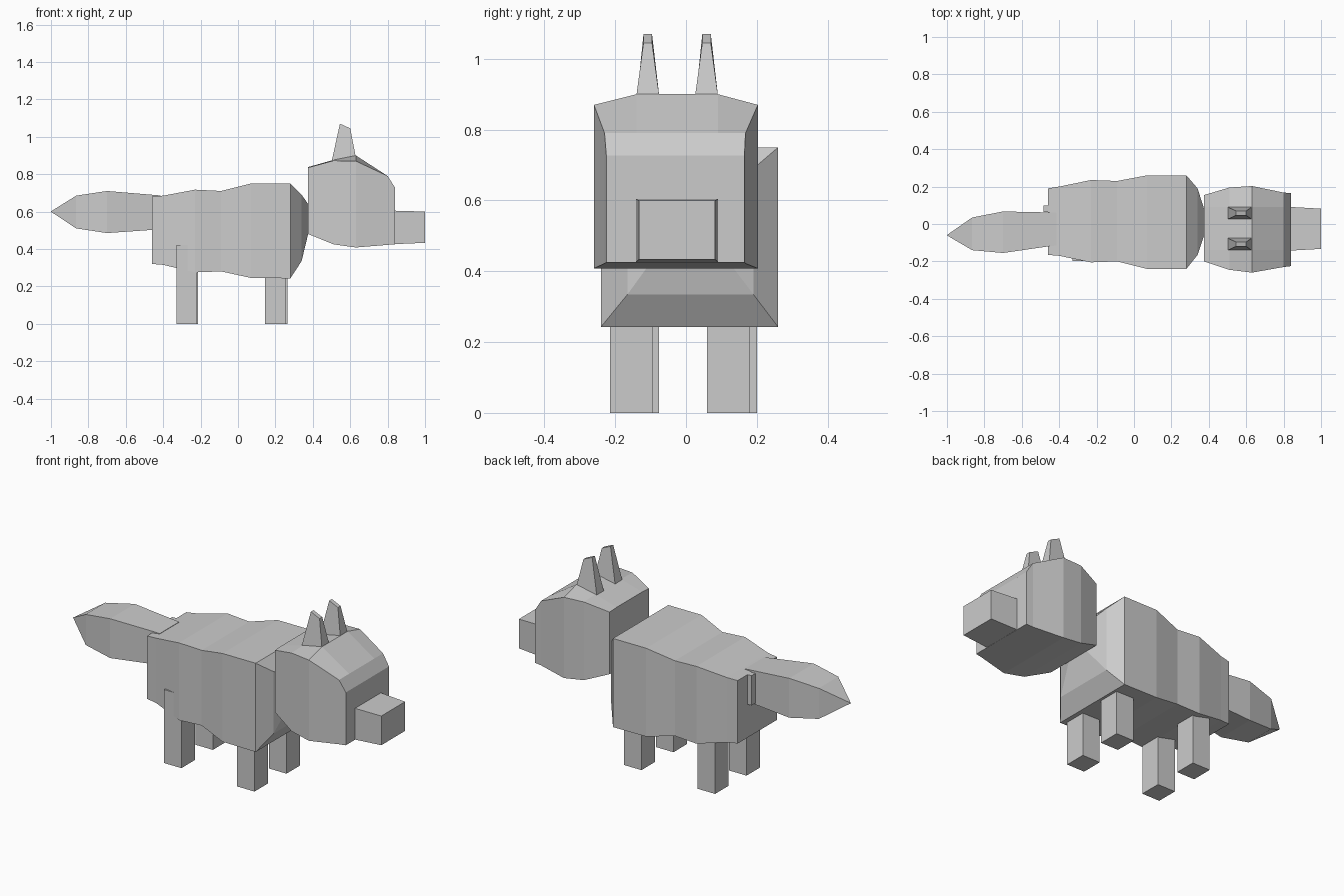
import bpy, bmesh

grey = bpy.data.materials.new("light grey")
grey.diffuse_color = (0.6, 0.6, 0.6, 1)


def loft(name, rings):
    """Skin a list of equal-length point rings and cap both ends."""
    bm = bmesh.new()
    loops = [[bm.verts.new(p) for p in ring] for ring in rings]
    n = len(loops[0])
    for a, b in zip(loops, loops[1:]):
        for i in range(n):
            j = (i + 1) % n
            bm.faces.new((a[i], a[j], b[j], b[i]))
    bm.faces.new(loops[0])
    bm.faces.new(loops[-1])
    bmesh.ops.remove_doubles(bm, verts=bm.verts, dist=0.0005)
    bmesh.ops.recalc_face_normals(bm, faces=bm.faces)
    mesh = bpy.data.meshes.new(name)
    bm.to_mesh(mesh)
    bm.free()
    mesh.materials.append(grey)
    ob = bpy.data.objects.new(name, mesh)
    bpy.context.collection.objects.link(ob)
    return ob


def section(x, y0, y1, z0, z1):
    return [(x, y0, z0), (x, y1, z0), (x, y1, z1), (x, y0, z1)]


def head_section(x, y0, y1, z0, z1, crown):
    # box section with a slightly raised middle strip on top
    return [(x, y0, z0), (x, y1, z0), (x, y1, z1),
            (x, 0.09, crown), (x, -0.14, crown), (x, y0, z1)]


# Torso, rump to tapered chest
loft("body", [section(*s) for s in (
    (-0.46, -0.165, 0.19, 0.32, 0.68),
    (-0.40, -0.17, 0.20, 0.315, 0.685),
    (-0.23, -0.205, 0.235, 0.275, 0.717),
    (-0.09, -0.20, 0.23, 0.28, 0.71),
    (0.07, -0.24, 0.26, 0.245, 0.75),
    (0.28, -0.24, 0.26, 0.243, 0.75),
    (0.34, -0.165, 0.19, 0.335, 0.69),
    (0.375, -0.06, 0.08, 0.48, 0.64))])

# Tail, tip to root
loft("tail", [section(*s) for s in (
    (-1.0, -0.061, -0.059, 0.599, 0.601),
    (-0.865, -0.14, 0.035, 0.51, 0.685),
    (-0.70, -0.155, 0.067, 0.485, 0.71),
    (-0.46, -0.12, 0.062, 0.502, 0.69),
    (-0.415, -0.115, 0.06, 0.507, 0.686))])
loft("tail_root_plate", [section(-0.485, 0.065, 0.10, 0.51, 0.68),
                         section(-0.44, 0.065, 0.10, 0.51, 0.68)])

# Head and muzzle
loft("head", [head_section(*s) for s in (
    (0.375, -0.20, 0.155, 0.48, 0.835, 0.838),
    (0.51, -0.245, 0.195, 0.425, 0.872, 0.876),
    (0.63, -0.26, 0.203, 0.408, 0.87, 0.90))]
    + [head_section(*s) for s in (
        (0.80, -0.23, 0.168, 0.422, 0.79, 0.79),
        (0.84, -0.225, 0.165, 0.425, 0.727, 0.727))])
loft("muzzle", [section(0.82, -0.143, 0.092, 0.425, 0.605),
                section(1.0, -0.133, 0.082, 0.433, 0.60)])

# Ears
for side, y in (("right", -0.108), ("left", 0.058)):
    def ear_ring(x0, x1, w, z0, z1):
        return [(x0, y - w, z0), (x1, y - w, z1), (x1, y + w, z1), (x0, y + w, z0)]
    loft(side + "_ear", [ear_ring(0.50, 0.63, 0.033, 0.865, 0.89),
                         ear_ring(0.545, 0.60, 0.012, 1.07, 1.045)])

# Legs
for name, x, y in (("front_right_leg", 0.145, -0.215),
                   ("front_left_leg", 0.155, 0.06),
                   ("rear_right_leg", -0.33, -0.197),
                   ("rear_left_leg", -0.325, 0.08)):
    loft(name, [section(x, y, y + 0.121, 0, 0.42),
                section(x + 0.11, y, y + 0.121, 0, 0.42)])
